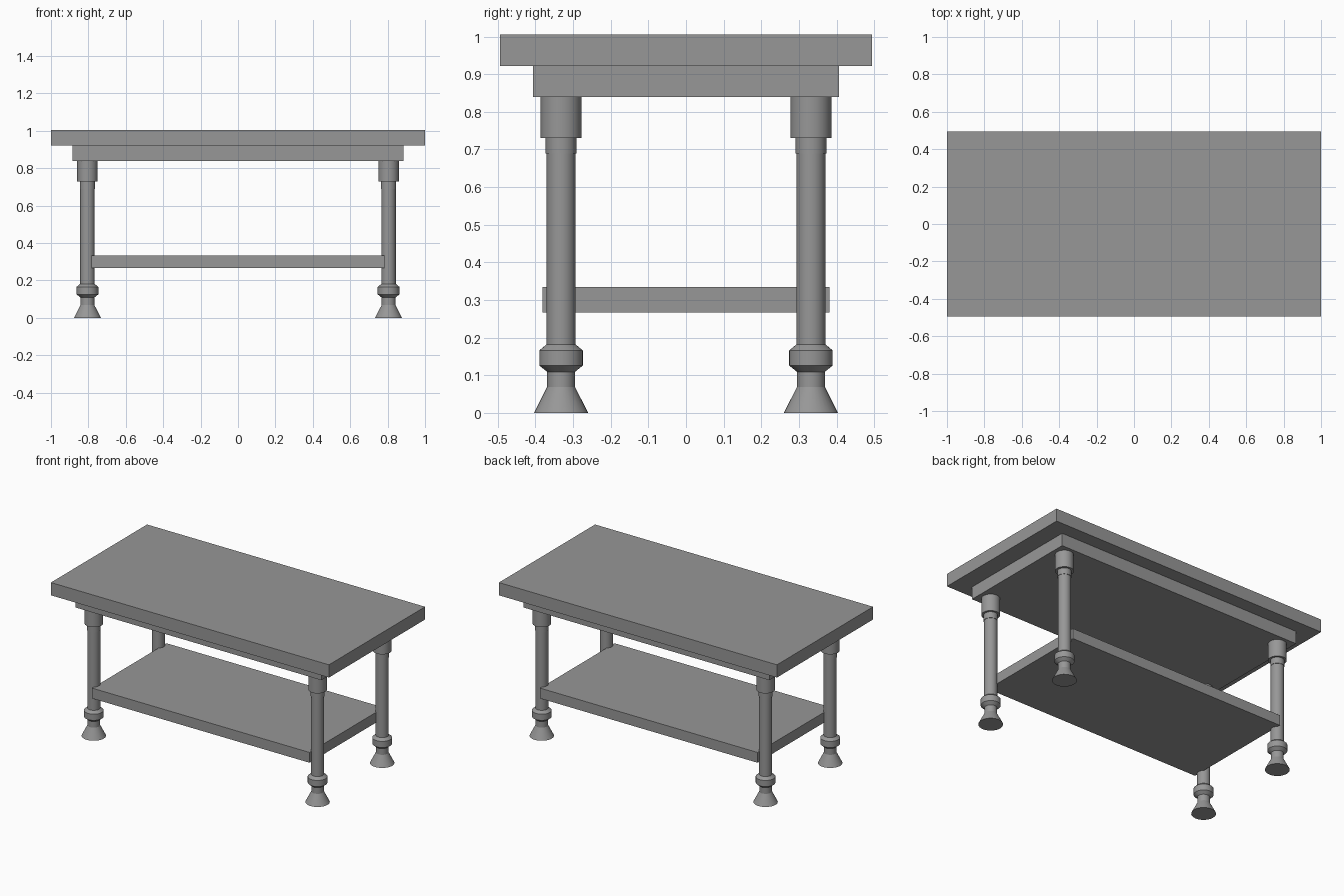
import bpy
import bmesh
import math
from mathutils import Matrix

cube = bpy.data.objects.get("Cube")
if cube:
    bpy.data.objects.remove(cube, do_unlink=True)

# One grey for the whole table
GREY = (0.31, 0.31, 0.31, 1.0)
grey = bpy.data.materials.new("plain_grey")
grey.use_nodes = True
grey.diffuse_color = GREY
grey.node_tree.nodes["Principled BSDF"].inputs["Base Color"].default_value = GREY


def add_object(name, mesh, location=(0, 0, 0)):
    obj = bpy.data.objects.new(name, mesh)
    obj.location = location
    bpy.context.scene.collection.objects.link(obj)
    return obj


def slab(name, half_x, half_y, bottom, top):
    bm = bmesh.new()
    size = Matrix.Diagonal((2 * half_x, 2 * half_y, top - bottom, 1))
    bmesh.ops.create_cube(bm, size=1, matrix=size)
    mesh = bpy.data.meshes.new(name)
    bm.to_mesh(mesh)
    bm.free()
    mesh.materials.append(grey)
    return add_object(name, mesh, (0, 0, (bottom + top) / 2))


def turned_mesh(name, profile, sides=32):
    """Spin a (radius, height) profile around z and cap both ends."""
    bm = bmesh.new()
    rings = []
    for radius, height in profile:
        angles = [math.tau * i / sides for i in range(sides)]
        rings.append([bm.verts.new((radius * math.cos(a), radius * math.sin(a), height))
                      for a in angles])
    for low, high in zip(rings, rings[1:]):
        for i in range(sides):
            j = (i + 1) % sides
            bm.faces.new((low[i], low[j], high[j], high[i]))
    bm.faces.new(rings[0][::-1])
    bm.faces.new(rings[-1])
    mesh = bpy.data.meshes.new(name)
    bm.to_mesh(mesh)
    bm.free()
    mesh.materials.append(grey)
    mesh.shade_smooth()
    mesh.set_sharp_from_angle(angle=math.radians(25))
    return mesh


# Top, apron and lower shelf
slab("table_top", 1.0, 0.494, 0.922, 1.005)
slab("apron", 0.884, 0.406, 0.84, 0.922)
slab("lower_shelf", 0.782, 0.382, 0.267, 0.334)

# Turned leg: flared foot, neck, ring, shaft, collar, head
leg_profile = [
    (0.072, 0), (0.037, 0.069), (0.037, 0.109),
    (0.058, 0.126), (0.058, 0.166), (0.0385, 0.182),
    (0.0385, 0.69), (0.041, 0.69), (0.041, 0.73),
    (0.0545, 0.73), (0.0545, 0.84),
]
leg_mesh = turned_mesh("leg", leg_profile)
for x_side, x_name in ((1, "left"), (-1, "right")):
    for y_side, y_name in ((-1, "front"), (1, "back")):
        add_object(f"{y_name}_{x_name}_leg", leg_mesh, (x_side * 0.805, y_side * 0.332, 0))
